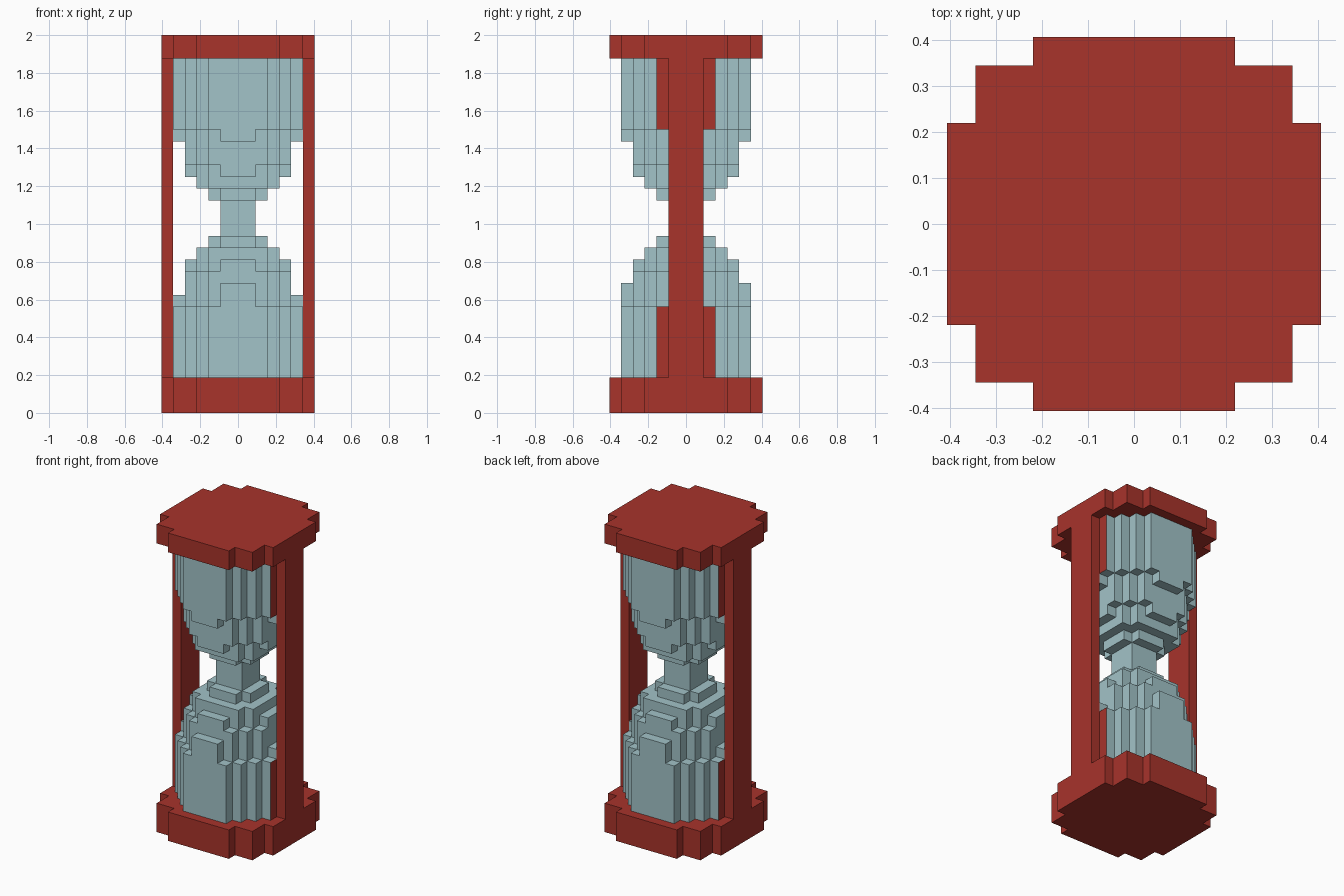
import bpy, bmesh
from mathutils import Vector

cube = bpy.data.objects.get("Cube")
if cube:
    bpy.data.objects.remove(cube, do_unlink=True)

UNIT = 2 / 32  # edge of one block


def material(name, color):
    mat = bpy.data.materials.new(name)
    mat.use_nodes = True
    mat.diffuse_color = color
    mat.node_tree.nodes["Principled BSDF"].inputs["Base Color"].default_value = color
    mat.node_tree.nodes["Principled BSDF"].inputs["Roughness"].default_value = 0.8
    return mat


red = material("red frame", (0.392, 0.033, 0.024, 1))
glass = material("pale blue glass", (0.361, 0.546, 0.578, 1))


def cells(layers):
    """Blocks filled by layers of centred rectangles (half widths in blocks)."""
    return {(x, y, z) for low, high, rects in layers for rx, ry in rects
            for x in range(-rx, rx + 1) for y in range(-ry, ry + 1)
            for z in range(low, high)}


def skin(name, blocks, mats, rule=None):
    """Outer surface of a set of blocks, with flat areas merged."""
    bm = bmesh.new()
    for block in blocks:
        for axis in range(3):
            for sign in (-1, 1):
                side = [0, 0, 0]
                side[axis] = sign
                if tuple(b + s for b, s in zip(block, side)) in blocks:
                    continue
                normal = Vector(side)
                u = Vector([side[axis - 1], side[axis - 2], 0])
                u = Vector([float(i == (axis + 1) % 3) for i in range(3)])
                v = normal.cross(u)
                mid = Vector(block) + Vector((0, 0, 0.5)) + normal / 2
                corners = [mid + (a * u + b * v) / 2
                           for a, b in ((-1, -1), (1, -1), (1, 1), (-1, 1))]
                face = bm.faces.new([bm.verts.new(c * UNIT) for c in corners])
                if rule and rule(mid, normal):
                    face.material_index = 1
    bmesh.ops.remove_doubles(bm, verts=bm.verts[:], dist=UNIT / 100)
    bmesh.ops.dissolve_limit(bm, angle_limit=0.01, verts=bm.verts[:],
                             edges=bm.edges[:], delimit={'MATERIAL'})
    mesh = bpy.data.meshes.new(name)
    bm.to_mesh(mesh)
    bm.free()
    for mat in mats:
        mesh.materials.append(mat)
    obj = bpy.data.objects.new(name, mesh)
    bpy.context.collection.objects.link(obj)
    return obj


# Rounded cross-sections
plate = [(6, 3), (5, 5), (3, 6)]
wide = [(5, 2), (4, 3), (3, 4), (2, 5)]
middle = [(4, 2), (3, 3), (2, 4)]
narrow = [(3, 2), (2, 3)]
cross = [(2, 1), (1, 2)]
neck = [(1, 1)]

# End plates
skin("base_plate", cells([(0, 3, plate)]), [red])
skin("top_plate", cells([(30, 32, plate)]), [red])

# Side posts
for name, x in (("left_post", 6), ("right_post", -6)):
    skin(name, {(x, y, z) for y in (-1, 0, 1) for z in range(3, 30)}, [red])

# Glass bulbs; the side faces beside the posts are red
bulbs = cells([
    (3, 9, wide), (9, 10, [(5, 1)]), (9, 11, [(1, 5)]),
    (9, 12, middle), (12, 13, [(4, 1), (1, 4)]),
    (12, 14, narrow), (14, 15, cross), (15, 18, neck), (18, 19, cross),
    (19, 21, narrow), (20, 21, [(4, 1), (1, 4)]),
    (21, 24, middle), (23, 24, [(5, 1), (1, 5)]), (24, 30, wide),
])
skin("glass_bulbs", bulbs, [glass, red],
     lambda mid, normal: abs(normal.x) > 0.5 and abs(mid.x) > 5)
